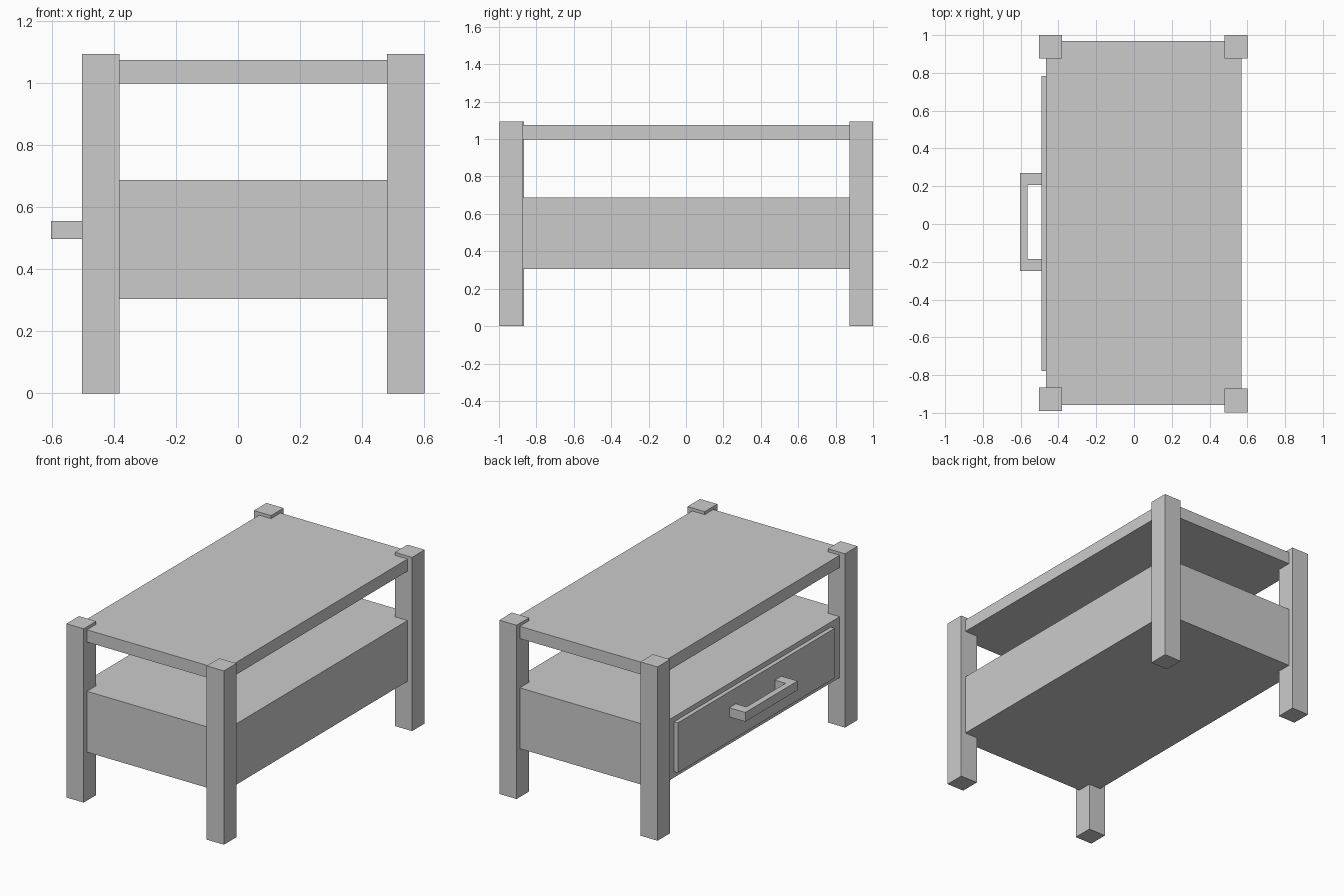
import bpy, bmesh

if "Cube" in bpy.data.objects:
    bpy.data.objects.remove(bpy.data.objects["Cube"])


def prism(name, outline, z0, z1):
    """Extrude a flat xy outline from z0 to z1."""
    bm = bmesh.new()
    face = bm.faces.new([bm.verts.new((x, y, z0)) for x, y in outline])
    ext = bmesh.ops.extrude_face_region(bm, geom=[face])
    top = [v for v in ext["geom"] if isinstance(v, bmesh.types.BMVert)]
    bmesh.ops.translate(bm, verts=top, vec=(0, 0, z1 - z0))
    bmesh.ops.recalc_face_normals(bm, faces=bm.faces)
    mesh = bpy.data.meshes.new(name)
    bm.to_mesh(mesh)
    bm.free()
    obj = bpy.data.objects.new(name, mesh)
    bpy.context.collection.objects.link(obj)
    return obj


def box(name, x0, x1, y0, y1, z0, z1):
    return prism(name, [(x0, y0), (x1, y0), (x1, y1), (x0, y1)], z0, z1)


# Four square legs, slightly taller than the top
LEG_X, LEG_Y, LEG_H = 0.12, 0.125, 1.094
for name, x, y in (("front_left_leg", -0.502, -0.99),
                   ("front_right_leg", 0.48, -0.997),
                   ("back_left_leg", -0.502, 0.875),
                   ("back_right_leg", 0.48, 0.875)):
    box(name, x, x + LEG_X, y, y + LEG_Y, 0, LEG_H)

# Table top and drawer case share the same footprint
FOOT = (-0.465, 0.568, -0.957, 0.968)
box("table_top", *FOOT, 0.998, 1.075)
box("drawer_case", *FOOT, 0.305, 0.688)

# Raised drawer front on the left side
box("drawer_front", -0.491, -0.46, -0.777, 0.783, 0.342, 0.656)

# U-shaped drawer handle
prism("drawer_handle",
      [(-0.485, -0.249), (-0.603, -0.249), (-0.603, 0.271), (-0.485, 0.271),
       (-0.485, 0.206), (-0.565, 0.206), (-0.565, -0.184), (-0.485, -0.184)],
      0.498, 0.556)
